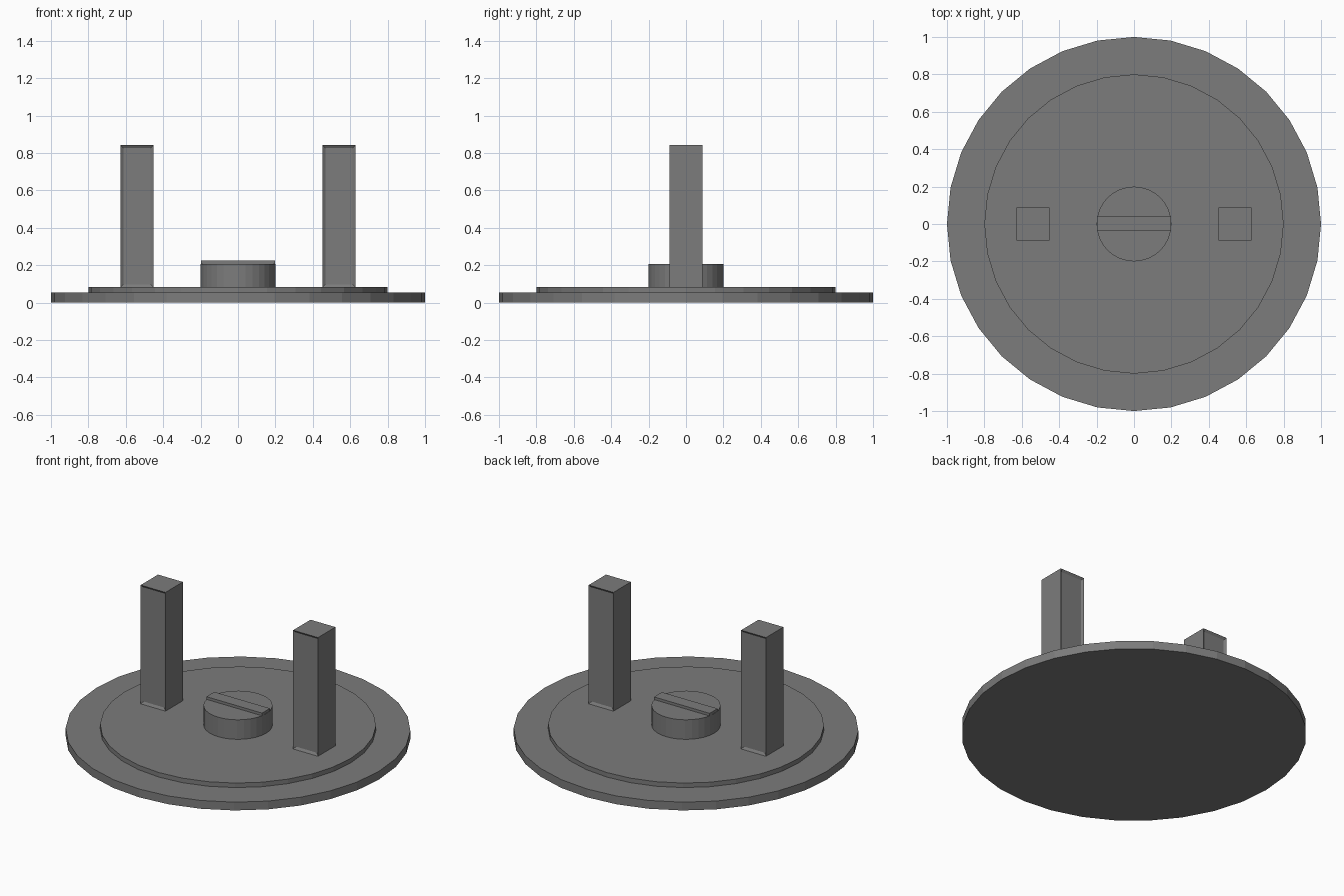
import bpy, bmesh
from mathutils import Matrix

if "Cube" in bpy.data.objects:
    bpy.data.objects.remove(bpy.data.objects["Cube"])

grey = bpy.data.materials.new("dark_grey")
grey.diffuse_color = (0.2, 0.2, 0.2, 1)
grey.use_nodes = True
grey.node_tree.nodes["Principled BSDF"].inputs["Base Color"].default_value = grey.diffuse_color


def finish(bm, name):
    me = bpy.data.meshes.new(name)
    bmesh.ops.recalc_face_normals(bm, faces=bm.faces)
    bm.to_mesh(me)
    bm.free()
    me.materials.append(grey)
    ob = bpy.data.objects.new(name, me)
    bpy.context.collection.objects.link(ob)


def disc(name, radius, z0, z1):
    bm = bmesh.new()
    bmesh.ops.create_cone(bm, cap_ends=True, segments=32, radius1=radius, radius2=radius,
                          depth=z1 - z0, matrix=Matrix.Translation((0, 0, (z0 + z1) / 2)))
    finish(bm, name)


def box(name, centre, size, inset=0, depth=0):
    bm = bmesh.new()
    bmesh.ops.create_cube(bm, size=1, matrix=Matrix.Translation(centre) @ Matrix.Diagonal((*size, 1)))
    if inset:
        # shallow recessed panels on front and back
        bm.normal_update()
        for f in [f for f in bm.faces if abs(f.normal.y) > 0.9]:
            bmesh.ops.inset_region(bm, faces=[f], thickness=inset, use_even_offset=True)
            d = f.normal * -depth
            bmesh.ops.translate(bm, verts=f.verts[:], vec=d)
    finish(bm, name)


# stepped round base
disc("base_plate", 1.0, 0, 0.053)
disc("raised_plate", 0.8, 0.053, 0.082)

# centre hub with ridge across the top
disc("centre_hub", 0.2, 0.082, 0.207)
box("hub_ridge", (0, 0.002, 0.215), (0.394, 0.08, 0.018))

# two square posts with recessed panels
for side, name in ((-1, "left_post"), (1, "right_post")):
    box(name, (side * 0.54, 0, 0.462), (0.176, 0.176, 0.76), 0.015, 0.01)
